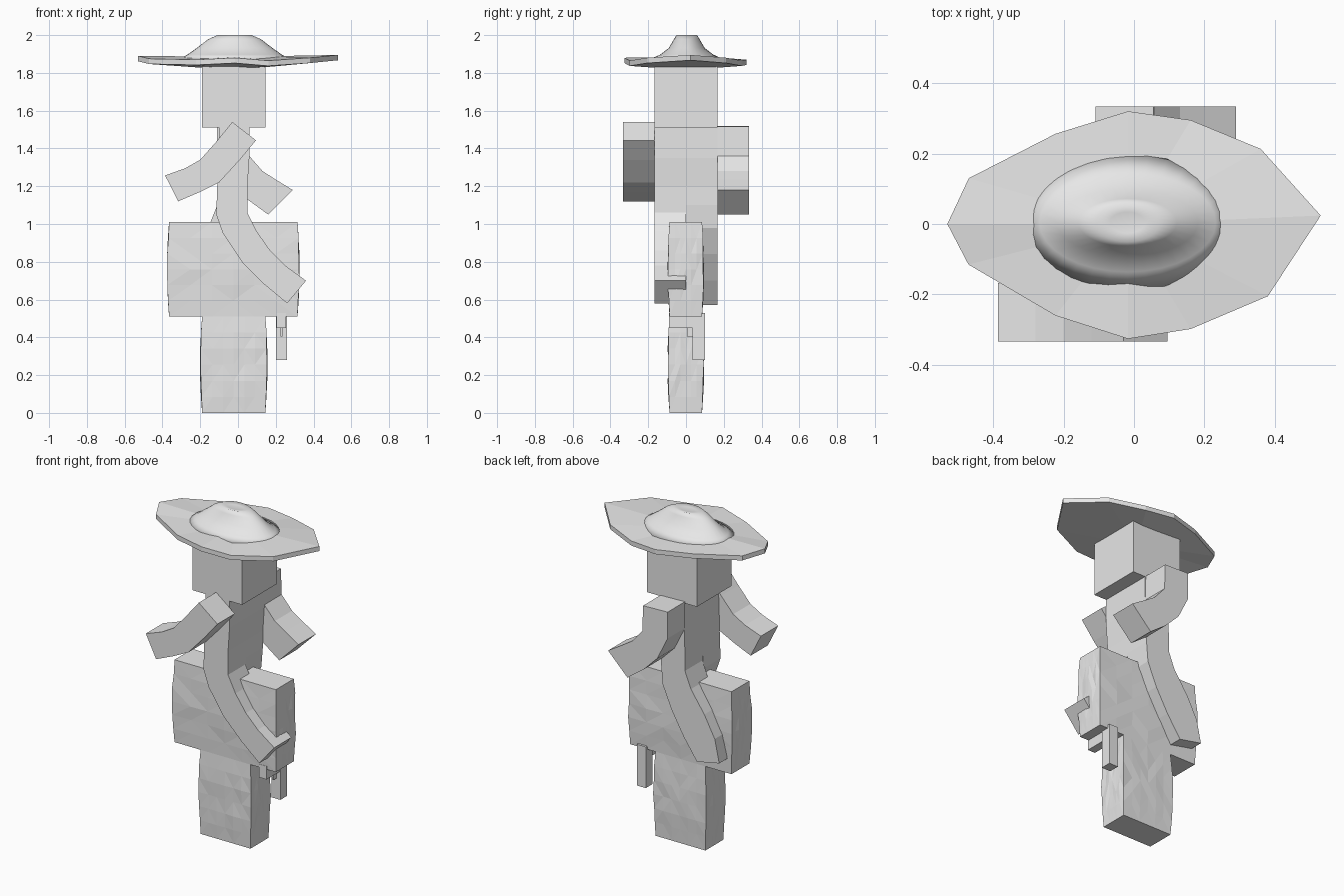
import bpy, bmesh, math, random

random.seed(4)
if "Cube" in bpy.data.objects:
    bpy.data.objects.remove(bpy.data.objects["Cube"], do_unlink=True)

grey = bpy.data.materials.new("plain_grey")
grey.use_nodes = True
grey.diffuse_color = (0.8, 0.8, 0.8, 1)
grey.node_tree.nodes["Principled BSDF"].inputs["Base Color"].default_value = (0.8, 0.8, 0.8, 1)


def finish(name, bm, smooth=False):
    bmesh.ops.recalc_face_normals(bm, faces=bm.faces)
    mesh = bpy.data.meshes.new(name)
    bm.to_mesh(mesh)
    bm.free()
    mesh.materials.append(grey)
    obj = bpy.data.objects.new(name, mesh)
    bpy.context.collection.objects.link(obj)
    for f in mesh.polygons:
        f.use_smooth = smooth
    return obj


def box(name, x, y, z, cuts=0, bulge=0.0):
    """Box from min/max pairs; cuts and bulge give a slightly swollen, faceted skin."""
    bm = bmesh.new()
    bmesh.ops.create_cube(bm, size=1)
    if cuts:
        bmesh.ops.subdivide_edges(bm, edges=bm.edges[:], cuts=cuts, use_grid_fill=True)
    for v in bm.verts:
        swell = 1 - (2 * v.co.z) ** 2
        sx, sy = (round(2 * c) if abs(c) > 0.49 else 0 for c in v.co.xy)
        amount = bulge * swell * random.uniform(0.5, 1.2)
        v.co = [lo + (hi - lo) * (c + 0.5) for c, (lo, hi) in zip(v.co, (x, y, z))]
        v.co.x += sx * amount
        v.co.y += sy * amount
    if cuts:
        bmesh.ops.triangulate(bm, faces=bm.faces[:])
    return finish(name, bm)


def strip(name, left, right, y0, y1):
    """Bent limb: left and right edge paths in x-z, given depth along y."""
    bm = bmesh.new()
    rings = [[bm.verts.new((p[0], y, p[1])) for p, y in ((a, y0), (b, y0), (b, y1), (a, y1))]
             for a, b in zip(left, right)]
    for r, s in zip(rings, rings[1:]):
        for i in range(4):
            j = (i + 1) % 4
            bm.faces.new((r[i], r[j], s[j], s[i]))
    bm.faces.new(rings[0])
    bm.faces.new(rings[-1])
    return finish(name, bm)


# Head
box("head", (-0.19, 0.145), (-0.167, 0.167), (1.51, 1.85))

# Two torso halves, each flowing into a bent leg
torso_left = [(-0.10, 1.51), (-0.105, 1.35), (-0.11, 1.2)]
torso_right = [(0.06, 1.51), (0.06, 1.35), (0.05, 1.2)]
strip("front_torso_and_leg",
      torso_left + [(-0.115, 1.05), (-0.08, 0.95), (0.02, 0.8), (0.14, 0.68), (0.26, 0.58)],
      torso_right + [(0.05, 1.06), (0.1, 0.96), (0.17, 0.86), (0.25, 0.78), (0.36, 0.7)],
      -0.167, 0)
strip("rear_torso_and_leg",
      torso_left + [(-0.11, 1.1), (-0.15, 1.0), (-0.24, 0.87), (-0.31, 0.74), (-0.34, 0.6)],
      torso_right + [(0.05, 1.1), (0.04, 0.98), (-0.02, 0.84), (-0.1, 0.7), (-0.19, 0.57)],
      0, 0.167)

# Bent arms
strip("front_arm",
      [(-0.03, 1.54), (-0.12, 1.43), (-0.2, 1.34), (-0.28, 1.295), (-0.386, 1.257)],
      [(0.095, 1.443), (0.01, 1.34), (-0.1, 1.22), (-0.2, 1.17), (-0.317, 1.12)],
      -0.333, -0.167)
strip("rear_arm",
      [(-0.11, 1.52), (-0.11, 1.36), (-0.04, 1.22), (0.05, 1.13), (0.16, 1.05)],
      [(0.055, 1.515), (0.06, 1.36), (0.13, 1.28), (0.2, 1.235), (0.29, 1.18)],
      0.167, 0.333)

# Blocky lower figure
box("lower_body", (-0.365, 0.315), (-0.087, 0.085), (0.51, 1.01), 5, 0.01)
box("lower_legs", (-0.19, 0.145), (-0.087, 0.085), (0, 0.51), 5, 0.01)

# Sidearm hanging below the body
box("sidearm_barrel", (0.205, 0.255), (-0.09, 0.05), (0.45, 0.53))
box("sidearm_grip", (0.2, 0.26), (0.035, 0.1), (0.28, 0.53))
box("sidearm_trigger", (0.225, 0.235), (0.005, 0.036), (0.405, 0.455))

# Hat brim: uneven outline with a dished underside
outline = [(-0.53, 0, 1.89), (-0.47, -0.115, 1.875), (-0.223, -0.26, 1.87), (-0.017, -0.326, 1.88),
           (0.161, -0.298, 1.865), (0.38, -0.205, 1.88), (0.53, 0.024, 1.895), (0.36, 0.213, 1.88),
           (0.161, 0.295, 1.865), (-0.017, 0.32, 1.87), (-0.223, 0.256, 1.875), (-0.469, 0.13, 1.88)]
bm = bmesh.new()
top = [bm.verts.new(p) for p in outline]
low = [bm.verts.new((x, y, z - 0.028)) for x, y, z in outline]
top_hub = bm.verts.new((-0.018, 0, 1.885))
low_hub = bm.verts.new((-0.018, 0, 1.815))
for i in range(len(top)):
    j = (i + 1) % len(top)
    bm.faces.new((top[i], top[j], top_hub))
    bm.faces.new((low[j], low[i], low_hub))
    bm.faces.new((top[j], top[i], low[i], low[j]))
finish("hat_brim", bm)

# Hat crown: flared oval dome with a shallow dent
rings = [(0.302, 0.206, 1.868), (0.25, 0.14, 1.897), (0.2, 0.095, 1.932),
         (0.14, 0.068, 1.978), (0.09, 0.055, 2.0), (0.05, 0.03, 1.994)]
bm = bmesh.new()
count = 32
loops = [[bm.verts.new((-0.018 + rx * math.cos(2 * math.pi * i / count),
                        0.004 + ry * math.sin(2 * math.pi * i / count), z)) for i in range(count)]
         for rx, ry, z in rings]
for a, b in zip(loops, loops[1:]):
    for i in range(count):
        j = (i + 1) % count
        bm.faces.new((a[i], a[j], b[j], b[i]))
bm.faces.new(loops[-1])
bm.faces.new(loops[0])
finish("hat_crown", bm, smooth=True)
